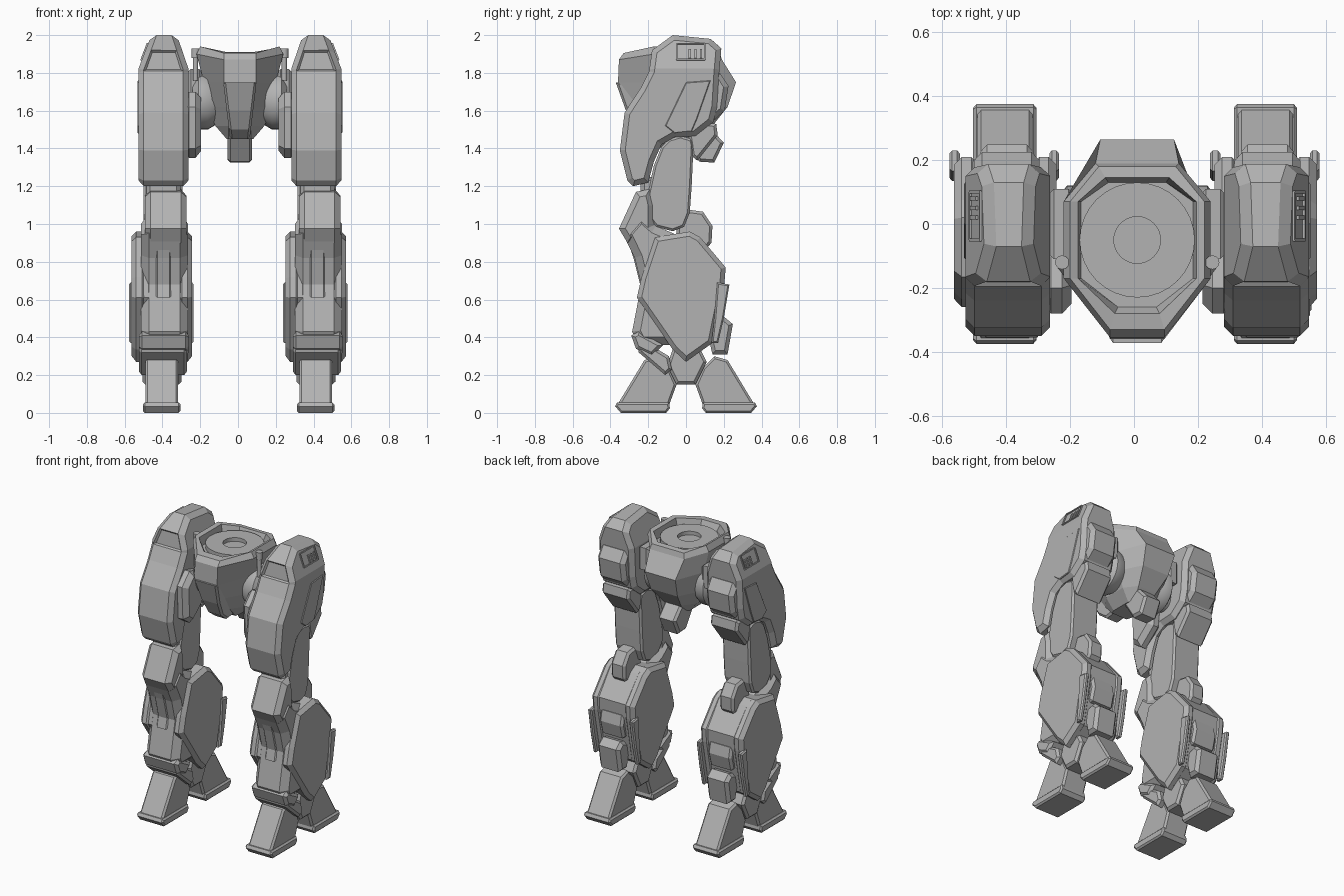
import bpy, bmesh, math
from mathutils import Vector, Matrix

cube = bpy.data.objects.get("Cube")
if cube:
    bpy.data.objects.remove(cube, do_unlink=True)

GREY = (0.45, 0.45, 0.45, 1)
mat = bpy.data.materials.new("armour grey")
mat.use_nodes = True
mat.diffuse_color = GREY
mat.node_tree.nodes["Principled BSDF"].inputs["Base Color"].default_value = GREY

LEG_X = -0.405      # centre of the first lower leg
STEP = 0.815        # distance between the two lower legs
AXIS = 0.01         # symmetry axis of hips and thighs


def finish(bm, name, repeat=None, smooth=False):
    """Turn a bmesh into an object; repeat is 'mirror', 'copy' or None."""
    bmesh.ops.recalc_face_normals(bm, faces=bm.faces)
    mesh = bpy.data.meshes.new(name)
    bm.to_mesh(mesh)
    bm.free()
    mesh.materials.append(mat)
    ob = bpy.data.objects.new(name, mesh)
    bpy.context.collection.objects.link(ob)
    if repeat == "copy":
        ob.location.x = LEG_X
        mod = ob.modifiers.new("pair", "ARRAY")
        mod.use_relative_offset = False
        mod.use_constant_offset = True
        mod.constant_offset_displace = (STEP, 0, 0)
    else:
        ob.location.x = AXIS
        if repeat == "mirror":
            ob.modifiers.new("pair", "MIRROR").use_mirror_merge = False
    if smooth:
        bpy.ops.object.select_all(action="DESELECT")
        ob.select_set(True)
        bpy.context.view_layer.objects.active = ob
        bpy.ops.object.shade_smooth_by_angle(angle=math.radians(35))


def chop(bm, co, no):
    """Slice off everything beyond a plane and close the cut."""
    res = bmesh.ops.bisect_plane(bm, geom=bm.verts[:] + bm.edges[:] + bm.faces[:],
                                 plane_co=co, plane_no=no, clear_outer=True)
    edges = [e for e in res["geom_cut"] if isinstance(e, bmesh.types.BMEdge)]
    bmesh.ops.contextual_create(bm, geom=edges)
    bmesh.ops.recalc_face_normals(bm, faces=bm.faces)


def chamfer(bm, width):
    """Bevel only the outlines of the faces that look sideways."""
    edges = [e for e in bm.edges if e.is_manifold
             and sum(abs(f.normal.x) > 0.85 for f in e.link_faces) == 1]
    bmesh.ops.bevel(bm, geom=edges, offset=width, segments=1, profile=0.5,
                    affect="EDGES", clamp_overlap=True)


def prism(name, profile, x0, x1, bevel=0.0, repeat=None, cuts=(), panel=None):
    """Extrude a (y, z) profile along x, slice corners, chamfer, inset chosen faces."""
    bm = bmesh.new()
    face = bm.faces.new([bm.verts.new((x0, y, z)) for y, z in profile])
    ext = bmesh.ops.extrude_face_region(bm, geom=[face])["geom"]
    bmesh.ops.translate(bm, vec=(x1 - x0, 0, 0),
                        verts=[v for v in ext if isinstance(v, bmesh.types.BMVert)])
    bmesh.ops.recalc_face_normals(bm, faces=bm.faces)
    for co, no in cuts:
        chop(bm, co, no)
    if bevel:
        chamfer(bm, bevel)
    if panel:
        bmesh.ops.recalc_face_normals(bm, faces=bm.faces)
        bmesh.ops.inset_individual(bm, faces=[f for f in bm.faces if panel(f)],
                                   thickness=0.012, depth=-0.012)
    finish(bm, name, repeat)


def slab(name, x, y, z, bevel=0.0, repeat=None):
    prism(name, [(y[0], z[0]), (y[1], z[0]), (y[1], z[1]), (y[0], z[1])], *x, bevel, repeat)


def loft(bm, rings):
    """Skin between point rings and cap both ends."""
    loops = [[bm.verts.new(p) for p in ring] for ring in rings]
    n = len(loops[0])
    for a, b in zip(loops, loops[1:]):
        for i in range(n):
            bm.faces.new((a[i], a[(i + 1) % n], b[(i + 1) % n], b[i]))
    bm.faces.new(loops[0])
    bm.faces.new(loops[-1])


def lathe(name, steps, centre, axis="Z", repeat=None, sides=32):
    """Stack of (distance, radius) circles along an axis."""
    bm = bmesh.new()
    loft(bm, [[(r * math.cos(2 * math.pi * i / sides), r * math.sin(2 * math.pi * i / sides), d)
               for i in range(sides)] for d, r in steps])
    turn = Matrix.Rotation(math.pi / 2, 4, "Y") if axis == "X" else Matrix()
    bmesh.ops.transform(bm, matrix=Matrix.Translation(centre) @ turn, verts=bm.verts)
    finish(bm, name, repeat, smooth=True)


def octagon(z, hw, yf, yb, fw, bw, y1=-0.17, y2=0.07, rise=0.0):
    return [(-fw, yf, z), (fw, yf, z), (hw, y1, z + rise), (hw, y2, z + rise),
            (bw, yb, z), (-bw, yb, z), (-hw, y2, z + rise), (-hw, y1, z + rise)]


# Pelvis hull with rear bulge and sunken deck
bm = bmesh.new()
loft(bm, [octagon(1.45, 0.07, -0.13, 0.08, 0.06, 0.05, -0.1, 0.04),
          octagon(1.52, 0.13, -0.19, 0.14, 0.06, 0.07, -0.1, 0.06),
          octagon(1.62, 0.175, -0.26, 0.22, 0.07, 0.1, -0.08),
          octagon(1.75, 0.19, -0.36, 0.265, 0.085, 0.115, -0.08),
          octagon(1.87, 0.23, -0.355, 0.19, 0.085, 0.13, rise=0.03),
          octagon(1.905, 0.21, -0.33, 0.18, 0.085, 0.12, rise=0.035),
          octagon(1.91, 0.185, -0.28, 0.145, 0.07, 0.1, rise=0.02),
          octagon(1.87, 0.175, -0.26, 0.13, 0.06, 0.09)])
finish(bm, "pelvis_hull")
lathe("waist_ring", [(0, 0.18), (0.03, 0.18), (0.03, 0.073), (0.005, 0.073)], (0, -0.05, 1.87))
prism("prow_column", [(-0.372, 1.75), (-0.318, 1.6), (-0.265, 1.5), (-0.2, 1.45), (-0.1, 1.46), (-0.1, 1.75)],
      -0.095, 0.095, 0.012,
      cuts=[((s * 0.088, 0, 1.75), (s * 0.25, 0, -0.03)) for s in (-1, 1)])
prism("crotch_guard", [(-0.04, 1.5), (0.1, 1.54), (0.2, 1.43), (0.15, 1.325), (0.07, 1.33)],
      -0.065, 0.065, 0.015)

# Hip joints
lathe("hip_disc", [(0.12, 0.12), (0.17, 0.15), (0.22, 0.15), (0.25, 0.11)], (0, -0.03, 1.65), "X", "mirror")
lathe("hip_axle", [(0.2, 0.07), (0.3, 0.07)], (0, -0.03, 1.61), "X", "mirror")
slab("hip_block", (0.19, 0.285), (-0.11, 0.11), (1.67, 1.82), 0.025, "mirror")
lathe("hip_post", [(1.76, 0.014), (1.88, 0.014), (1.88, 0.022), (1.93, 0.022)],
      (0.235, -0.12, 0), "Z", "mirror", 12)
prism("inner_thigh_pad", [(-0.28, 1.62), (-0.2, 1.7), (-0.05, 1.66), (-0.08, 1.45), (-0.2, 1.35), (-0.27, 1.4)],
      0.205, 0.3, 0.03, "mirror")

# Thigh armour
THIGH = [(-0.07, 2.0), (0.13, 1.98), (0.187, 1.93), (0.175, 1.79), (0.165, 1.62), (0.145, 1.54),
         (0.05, 1.465), (-0.06, 1.46), (-0.13, 1.42), (-0.17, 1.33), (-0.2, 1.22), (-0.28, 1.2),
         (-0.31, 1.23), (-0.35, 1.39), (-0.325, 1.59), (-0.24, 1.72), (-0.195, 1.81), (-0.18, 1.92)]
OUT = Vector((0.17, 0, 0.065)).normalized()
prism("thigh_armour", THIGH, 0.272, 0.537, 0.028, "mirror",
      cuts=[((0.534, 0, 1.83), OUT), ((0.275, 0, 1.83), (-0.16, 0, 0.055))],
      panel=lambda f: f.normal.y < -0.9 and 1.81 < f.calc_center_median().z < 1.93)
prism("thigh_side_plate", [(-0.11, 1.52), (0.0, 1.75), (0.13, 1.76), (0.06, 1.56), (0.03, 1.49), (-0.06, 1.48)],
      0.53, 0.542, 0.004, "mirror")
prism("thigh_rear_block", [(0.12, 1.8), (0.18, 1.8), (0.225, 1.73), (0.205, 1.6), (0.15, 1.55), (0.1, 1.6)],
      0.305, 0.51, 0.025, "mirror")
prism("thigh_rear_flange", [(0.0, 1.55), (0.16, 1.53), (0.168, 1.47), (0.06, 1.335), (0.03, 1.36)],
      0.305, 0.51, 0.015, "mirror")

# Vent on the sloping outer shoulder of each thigh
bm = bmesh.new()
tilt = Matrix.Rotation(math.acos(OUT.z), 4, "Y")
for y, along, sy, sl in [(-0.05, 0, 0.008, 0.09), (0.1, 0, 0.008, 0.09), (0.025, 0.045, 0.15, 0.008),
                         (0.025, -0.045, 0.15, 0.008)] + [(k, 0.012, 0.012, 0.05) for k in (0.02, 0.05, 0.08)]:
    place = Matrix.Translation(Vector((0.503, y, 1.911))) @ tilt @ Matrix.Translation((along, 0, 0.003))
    bmesh.ops.create_cube(bm, size=1, matrix=place @ Matrix.Diagonal((sl, sy, 0.009, 1)))
finish(bm, "thigh_vent", "mirror")

# Knee link between thigh and shin
prism("knee_link", [(-0.13, 1.41), (-0.09, 1.45), (-0.03, 1.468), (0.03, 1.45), (0.04, 1.42), (0.03, 1.2), (0.02, 1.06),
                    (-0.01, 0.985), (-0.07, 0.962), (-0.16, 0.985), (-0.21, 1.05), (-0.21, 1.13), (-0.17, 1.31)],
      -0.095, 0.11, 0.012, "copy")
slab("knee_front_hinge", (-0.08, 0.1), (-0.24, -0.1), (1.12, 1.25), 0.02, "copy")
prism("knee_rear_fin", [(-0.05, 1.05), (0.02, 1.075), (0.09, 1.065), (0.14, 0.99), (0.135, 0.9), (0.06, 0.82), (-0.05, 0.85)],
      -0.045, 0.06, 0.015, "copy")

# Shin with knee cap and front groove plate
prism("knee_cap", [(-0.265, 1.17), (-0.19, 1.185), (-0.17, 1.1), (-0.17, 0.96), (-0.22, 0.9), (-0.31, 0.9), (-0.355, 0.975)],
      -0.088, 0.132, 0.03, "copy")
SHIN = [(-0.24, 1.06), (-0.16, 0.99), (-0.02, 0.93), (0.03, 0.6), (-0.02, 0.36), (-0.25, 0.36), (-0.285, 0.43),
        (-0.237, 0.68), (-0.272, 0.82), (-0.335, 0.95)]
prism("shin", SHIN, -0.108, 0.14, 0.042, "copy")
prism("shin_groove_plate", [(-0.295, 0.87), (-0.26, 0.87), (-0.21, 0.68), (-0.23, 0.61), (-0.259, 0.61),
                            (-0.243, 0.68), (-0.278, 0.82)], -0.03, 0.05, 0.008, "copy")
prism("shin_collar", [(-0.25, 0.43), (-0.29, 0.41), (-0.265, 0.34), (-0.18, 0.3), (-0.12, 0.36)],
      -0.12, 0.145, 0.018, "copy")

# Calf armour with side shells
CALF = [(-0.165, 0.93), (0.02, 0.96), (0.075, 0.93), (0.21, 0.77), (0.203, 0.68), (0.14, 0.37), (0.0, 0.27),
        (-0.07, 0.335), (-0.26, 0.61), (-0.235, 0.72)]
prism("calf_core", [(y * 0.96, z) for y, z in CALF], -0.125, 0.14, 0.02, "copy")
for side, x in (("right", (-0.158, -0.08)), ("left", (0.085, 0.162))):
    prism("calf_shell_" + side, CALF, *x, 0.024, "copy")
FIN = [(0.165, 0.69), (0.23, 0.68), (0.2, 0.5), (0.17, 0.37), (0.135, 0.37), (0.15, 0.5)]
for side, x in (("right", (-0.172, -0.14)), ("left", (0.14, 0.17))):
    prism("calf_fin_" + side, FIN, *x, 0.008, "copy")
prism("calf_rear_block", [(0.1, 0.7), (0.2, 0.69), (0.215, 0.62), (0.19, 0.53), (0.1, 0.52)],
      -0.08, 0.095, 0.015, "copy")
prism("ankle_rear_guard", [(0.1, 0.48), (0.2, 0.51), (0.248, 0.47), (0.22, 0.31), (0.14, 0.31)],
      -0.075, 0.09, 0.02, "copy")

# Ankle and foot
prism("ankle_front_flap", [(-0.255, 0.345), (-0.215, 0.375), (-0.09, 0.3), (-0.075, 0.23), (-0.11, 0.2), (-0.25, 0.32)],
      -0.12, 0.135, 0.015, "copy")
prism("ankle_hub", [(-0.05, 0.15), (0.05, 0.15), (0.11, 0.27), (0.06, 0.37), (-0.06, 0.37), (-0.1, 0.25)],
      -0.1, 0.105, 0.015, "copy")
TOE = [(-0.365, 0.04), (-0.09, 0.04), (-0.05, 0.15), (-0.09, 0.24), (-0.15, 0.3), (-0.22, 0.28)]
SOLE = [(-0.345, 0.0), (-0.105, 0.0), (-0.085, 0.025), (-0.09, 0.055), (-0.365, 0.055), (-0.375, 0.035)]
for part, sign in (("toe", 1), ("heel", -1)):
    prism(part, [(sign * y, z) for y, z in TOE], -0.085, 0.088, 0.012, "copy")
    prism(part + "_sole", [(sign * y, z) for y, z in SOLE], -0.098, 0.1, 0.01, "copy")
